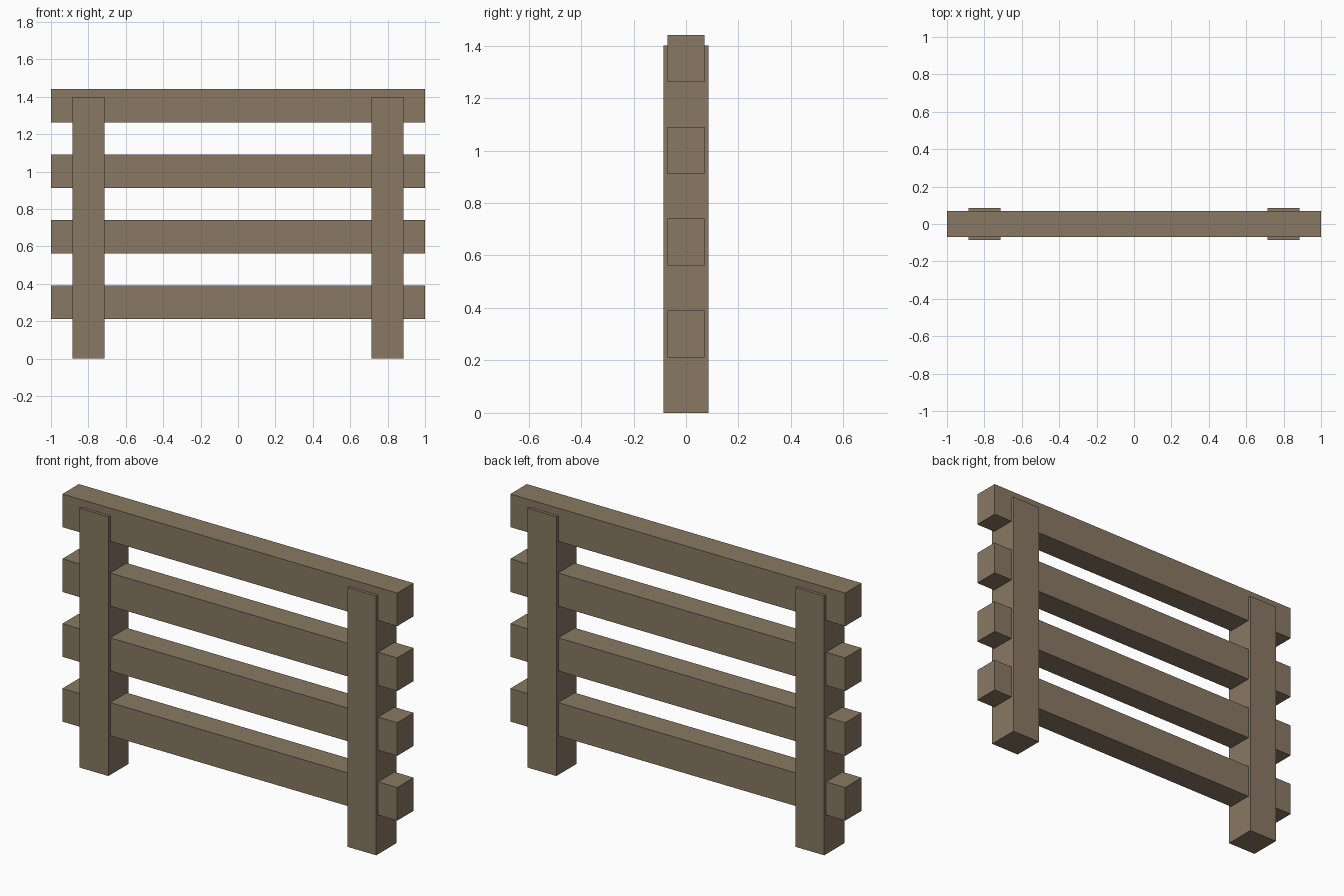
import bpy

if "Cube" in bpy.data.objects:
    bpy.data.objects.remove(bpy.data.objects["Cube"])

wood = bpy.data.materials.new("weathered_wood")
wood.diffuse_color = (0.25, 0.19, 0.125, 1.0)
wood.use_nodes = True
wood.node_tree.nodes["Principled BSDF"].inputs["Base Color"].default_value = wood.diffuse_color


def box(name, centre, size):
    bpy.ops.mesh.primitive_cube_add(size=1, location=centre)
    ob = bpy.context.object
    ob.name = name
    ob.scale = size
    bpy.ops.object.transform_apply(location=False, rotation=False, scale=True)
    ob.data.materials.append(wood)
    return ob


# Two upright posts, slightly deeper than the rails
for side, x in (("left", -0.8), ("right", 0.8)):
    box(f"{side}_post", (x, 0, 0.7), (0.172, 0.172, 1.4))

# Four evenly spaced rails running through the posts
for i in range(4):
    box(f"rail_{i + 1}", (0, 0, 0.301 + 0.35 * i), (2.0, 0.14, 0.179))
